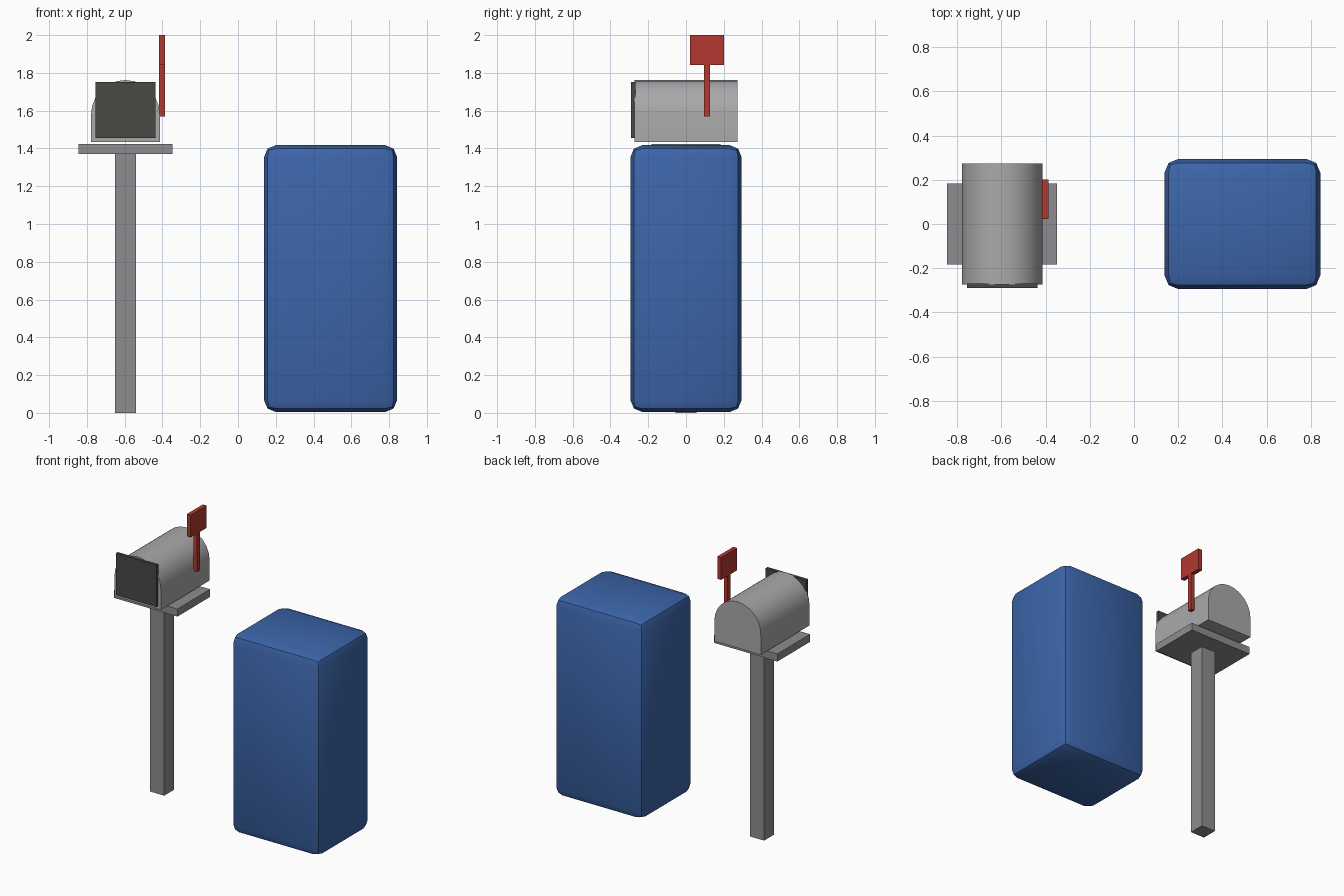
import bpy, bmesh
from math import sin, cos, pi, radians

if "Cube" in bpy.data.objects:
    bpy.data.objects.remove(bpy.data.objects["Cube"])


def material(name, rgb):
    m = bpy.data.materials.new(name)
    m.diffuse_color = (*rgb, 1)
    m.use_nodes = True
    m.node_tree.nodes["Principled BSDF"].inputs["Base Color"].default_value = m.diffuse_color
    return m


BLUE = material("blue_paint", (0.045, 0.13, 0.40))
RED = material("red_paint", (0.45, 0.04, 0.03))
DARK = material("dark_metal", (0.07, 0.065, 0.06))
WOOD = material("post_grey", (0.27, 0.27, 0.28))
METAL = material("body_grey", (0.40, 0.40, 0.41))


def finish(name, bm, mat):
    bmesh.ops.recalc_face_normals(bm, faces=bm.faces)
    me = bpy.data.meshes.new(name)
    bm.to_mesh(me)
    bm.free()
    me.materials.append(mat)
    ob = bpy.data.objects.new(name, me)
    bpy.context.collection.objects.link(ob)
    return ob


def box(name, x, y, z, mat):
    """Box from (min, max) ranges on each axis."""
    bm = bmesh.new()
    bmesh.ops.create_cube(bm, size=1)
    for v in bm.verts:
        v.co = [(a + b) / 2 + c * (b - a) for (a, b), c in zip((x, y, z), v.co)]
    return finish(name, bm, mat)


def smooth(ob):
    bpy.ops.object.select_all(action='DESELECT')
    bpy.context.view_layer.objects.active = ob
    ob.select_set(True)
    bpy.ops.object.shade_smooth_by_angle(angle=radians(30))


CX = -0.596  # centre of the post-mounted mailbox

# Post and shelf
box("post", (CX - 0.056, CX + 0.056), (-0.056, 0.056), (0, 1.37), WOOD)
box("shelf", (CX - 0.249, CX + 0.249), (-0.183, 0.183), (1.37, 1.424), WOOD)

# Arched mailbox body: half-round profile swept along y
R, SPRING, BASE, HALF, N = 0.182, 1.58, 1.434, 0.273, 12
profile = [(CX + R, BASE)]
profile += [(CX + R * cos(pi * i / N), SPRING + R * sin(pi * i / N)) for i in range(N + 1)]
profile += [(CX - R, BASE)]
bm = bmesh.new()
face = bm.faces.new([bm.verts.new((x, -HALF, z)) for x, z in profile])
ext = bmesh.ops.extrude_face_region(bm, geom=[face], use_keep_orig=True)
moved = [g for g in ext["geom"] if isinstance(g, bmesh.types.BMVert)]
bmesh.ops.translate(bm, verts=moved, vec=(0, 2 * HALF, 0))
smooth(finish("mailbox_body", bm, METAL))

# Door plate on the front
box("mailbox_door", (CX - 0.159, CX + 0.159), (-0.29, -0.268), (1.455, 1.751), DARK)

# Signal flag on the right side
FX = (-0.417, -0.387)
box("flag_arm", FX, (0.096, 0.128), (1.57, 1.842), RED)
box("flag_plate", FX, (0.022, 0.202), (1.842, 2.0), RED)

# Freestanding collection box with rounded edges
bin_ob = box("collection_box", (0.138, 0.842), (-0.294, 0.294), (0.005, 1.417), BLUE)
bev = bin_ob.modifiers.new("rounded_edges", 'BEVEL')
bev.width = 0.062
bev.segments = 2
bpy.context.view_layer.objects.active = bin_ob
bin_ob.select_set(True)
bpy.ops.object.modifier_apply(modifier=bev.name)
smooth(bin_ob)
